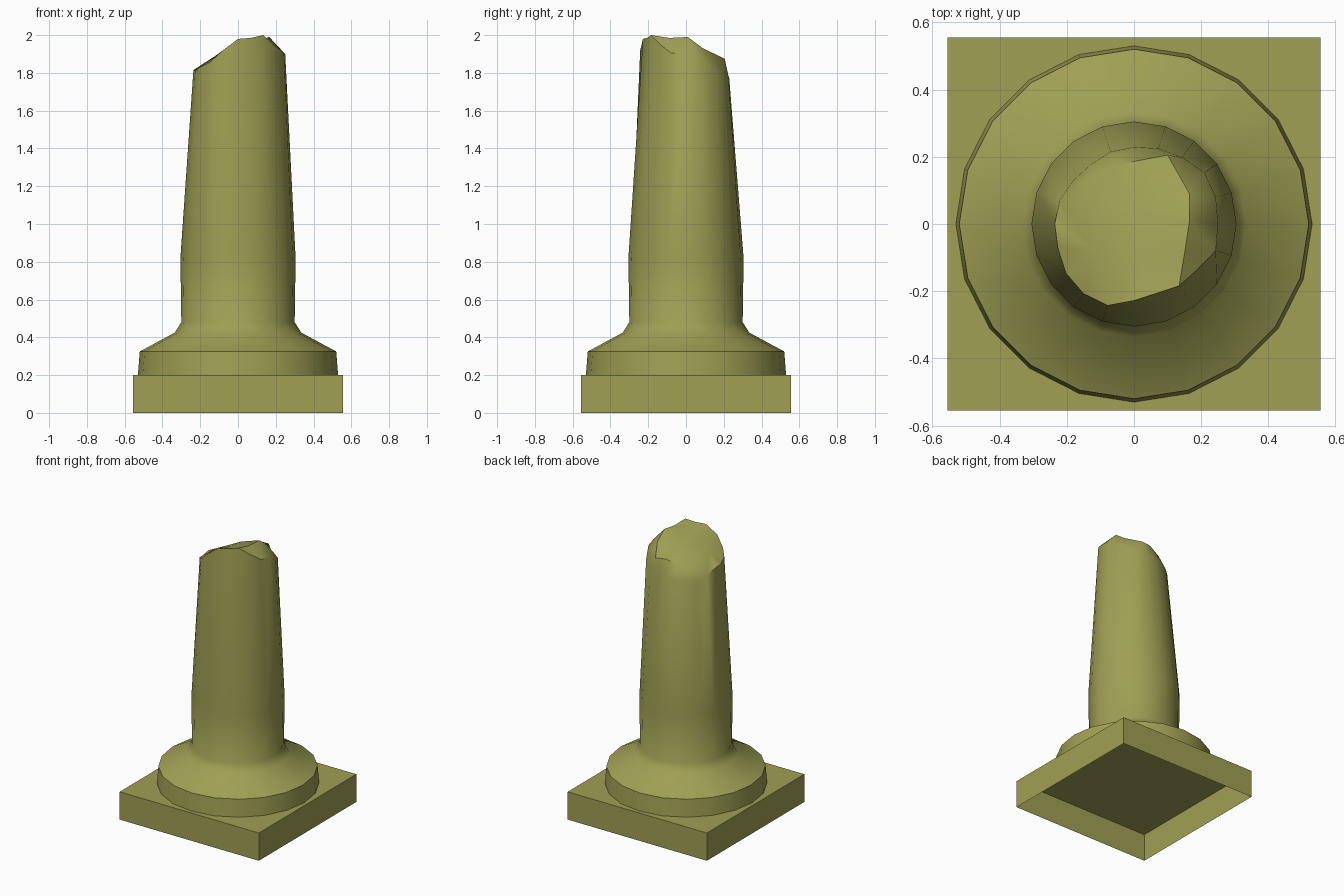
import bpy, bmesh, math
from mathutils import Vector
from mathutils.geometry import delaunay_2d_cdt

if "Cube" in bpy.data.objects:
    bpy.data.objects.remove(bpy.data.objects["Cube"])

SIDES = 20
stone = bpy.data.materials.new("olive_stone")
stone.diffuse_color = (0.35, 0.35, 0.09, 1)
stone.use_nodes = True
stone.node_tree.nodes["Principled BSDF"].inputs["Base Color"].default_value = stone.diffuse_color


def finish(bm, name, smooth=None):
    bmesh.ops.recalc_face_normals(bm, faces=bm.faces)
    mesh = bpy.data.meshes.new(name)
    bm.to_mesh(mesh)
    bm.free()
    obj = bpy.data.objects.new(name, mesh)
    bpy.context.collection.objects.link(obj)
    mesh.materials.append(stone)
    if smooth:
        bpy.ops.object.select_all(action='DESELECT')
        obj.select_set(True)
        bpy.context.view_layer.objects.active = obj
        bpy.ops.object.shade_smooth_by_angle(angle=math.radians(smooth))
    return obj


def polar(r, i, z):
    a = math.tau * i / SIDES
    return Vector((r * math.cos(a), r * math.sin(a), z))


# square plinth, open underneath
bm = bmesh.new()
bmesh.ops.create_cube(bm, size=1)
for v in bm.verts:
    v.co = (v.co.x * 1.11, v.co.y * 1.11, (v.co.z + 0.5) * 0.2)
bottom = [f for f in bm.faces if f.calc_center_median().z < 0.01]
finish_faces = bmesh.ops.delete(bm, geom=bottom, context='FACES_ONLY')
for f in bm.faces:
    if f.normal.dot(f.calc_center_median() - Vector((0, 0, 0.1))) < 0:
        f.normal_flip()
finish(bm, "plinth")

# round foot and tapered shaft: (radius, height)
profile = [(0.53, 0.2), (0.52, 0.325), (0.335, 0.425), (0.30, 0.48), (0.305, 0.82)]
# broken rim, one (radius, height) per side, anticlockwise from +x
rim = [(0.25, 1.90), (0.256, 1.88), (0.26, 1.82), (0.245, 1.80), (0.236, 1.785),
       (0.229, 1.77), (0.226, 1.763), (0.219, 1.757), (0.222, 1.753), (0.232, 1.785),
       (0.236, 1.815), (0.238, 1.81), (0.25, 1.83), (0.256, 1.855), (0.255, 1.92),
       (0.228, 1.98), (0.217, 1.985), (0.228, 2.0), (0.232, 1.95), (0.256, 1.905)]
# points on the broken top surface
inner = [(0.165, 0.01, 1.99), (0.165, 0.09, 1.93), (0.15, -0.09, 1.985),
         (0.10, 0.205, 1.875), (0.02, 0.19, 1.88), (-0.07, 0.172, 1.84),
         (-0.13, 0.12, 1.83), (-0.12, -0.08, 1.89), (0.0, 0.04, 1.925),
         (0.03, -0.12, 1.96)]

bm = bmesh.new()
rings = [[bm.verts.new(polar(r, i, z)) for i in range(SIDES)] for r, z in profile]
rings.append([bm.verts.new(polar(r, i, z)) for i, (r, z) in enumerate(rim)])
for low, high in zip(rings, rings[1:]):
    for i in range(SIDES):
        j = (i + 1) % SIDES
        bm.faces.new((low[i], low[j], high[j], high[i]))

# broken top
cap = rings[-1] + [bm.verts.new(p) for p in inner]
edges = [(i, (i + 1) % SIDES) for i in range(SIDES)]
out = delaunay_2d_cdt([v.co.xy for v in cap], edges, [], 1, 1e-6)
for face in out[2]:
    bm.faces.new([cap[out[3][k][0]] for k in face])
finish(bm, "broken_shaft", 40)
